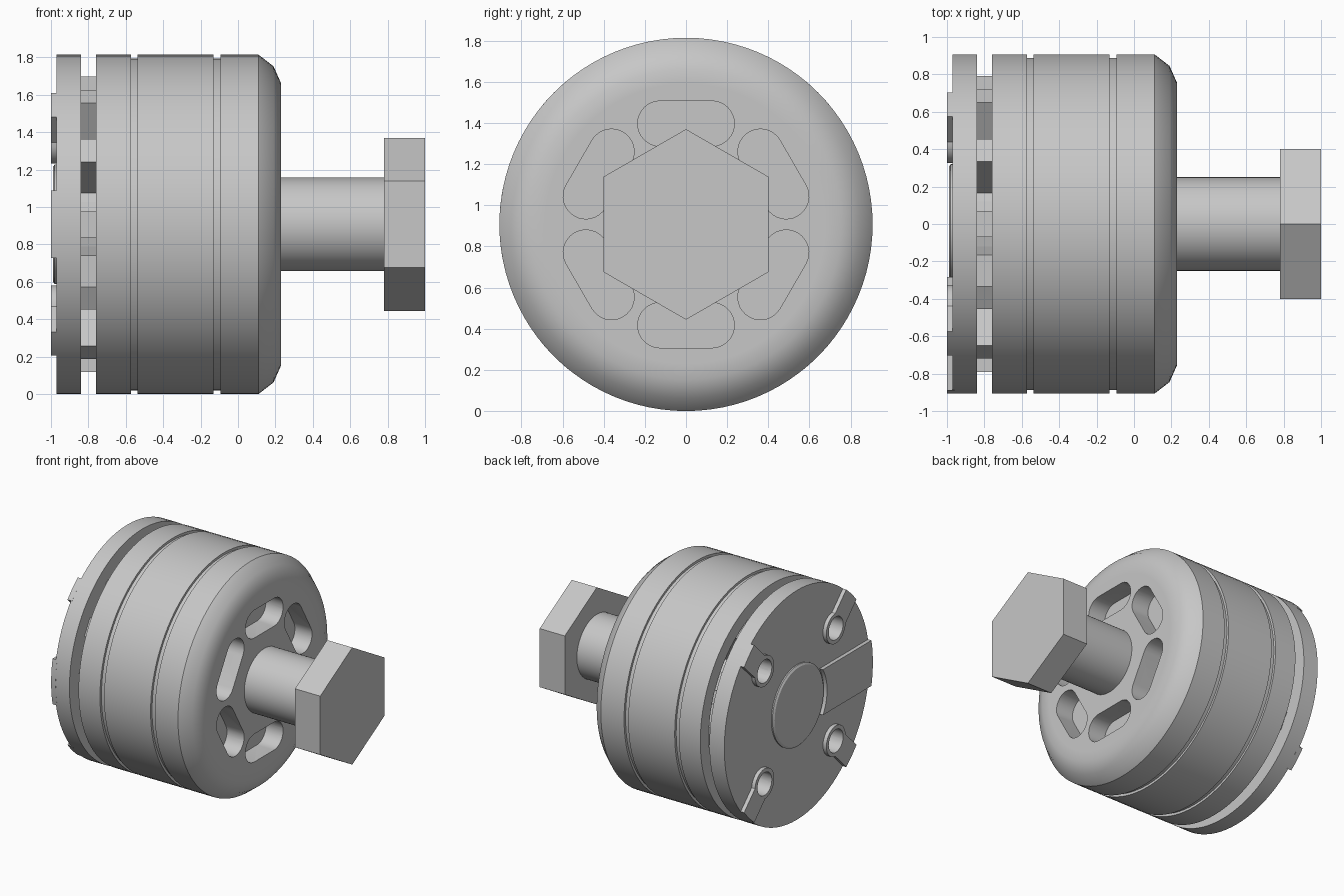
import bpy, bmesh, math
from math import sin, cos, pi, asin, acos

cube = bpy.data.objects.get("Cube")
if cube:
    bpy.data.objects.remove(cube, do_unlink=True)

R = 0.907          # body radius, also height of the axis
SEG = 96

metal = bpy.data.materials.new("plain grey metal")
metal.use_nodes = True
metal.diffuse_color = (0.57, 0.57, 0.57, 1)
metal.node_tree.nodes["Principled BSDF"].inputs["Base Color"].default_value = (0.57, 0.57, 0.57, 1)


def finish(name, bm):
    bmesh.ops.recalc_face_normals(bm, faces=bm.faces)
    mesh = bpy.data.meshes.new(name)
    bm.to_mesh(mesh)
    bm.free()
    mesh.materials.append(metal)
    ob = bpy.data.objects.new(name, mesh)
    ob.location.z = R
    bpy.context.collection.objects.link(ob)
    return ob


def lathe(name, profile):
    """Spin (x, radius) points round the x axis."""
    bm = bmesh.new()
    verts = [bm.verts.new((x, 0, r)) for x, r in profile]
    edges = [bm.edges.new(pair) for pair in zip(verts, verts[1:])]
    bmesh.ops.spin(bm, geom=verts + edges, cent=(0, 0, 0), axis=(1, 0, 0),
                   angle=2 * pi, steps=SEG, use_duplicate=False)
    bmesh.ops.remove_doubles(bm, verts=bm.verts, dist=0.0005)
    return finish(name, bm)


def prisms(name, outline, x0, x1, angles=(0,)):
    """Extrude a (y, z) outline along x, one copy per angle round the axis."""
    bm = bmesh.new()
    for a in angles:
        rings = [[bm.verts.new((x, y * cos(a) - z * sin(a), y * sin(a) + z * cos(a)))
                  for y, z in outline] for x in (x0, x1)]
        n = len(outline)
        for ring in rings:
            bm.faces.new(ring)
        for i in range(n):
            j = (i + 1) % n
            bm.faces.new((rings[0][i], rings[0][j], rings[1][j], rings[1][i]))
    return finish(name, bm)


def arc(cy, cz, r, a0, a1, n=16):
    return [(cy + r * cos(a0 + (a1 - a0) * i / n), cz + r * sin(a0 + (a1 - a0) * i / n))
            for i in range(n + 1)]


def cut(target, cutter):
    mod = target.modifiers.new("cut", 'BOOLEAN')
    mod.operation = 'DIFFERENCE'
    mod.solver = 'EXACT'
    mod.object = cutter
    bpy.context.view_layer.objects.active = target
    bpy.ops.object.modifier_apply(modifier=mod.name)


# Hollow bell with two grooves and a rounded shoulder
profile = [(0, 0), (0, 0.8), (-0.76, 0.8), (-0.76, R)]
for g in (-0.573, -0.13):
    profile += [(g, R), (g, 0.888), (g + 0.037, 0.888), (g + 0.037, R)]
profile += [(0.11, R), (0.19, 0.845), (0.23, 0.755), (0.23, 0.68), (0.23, 0)]
bell = lathe("bell", profile)

# Six rounded pockets in the bell face
slot = arc(0.125, 0.49, 0.11, -pi / 2, pi / 2) + arc(-0.125, 0.49, 0.11, pi / 2, 1.5 * pi)
slot_cutter = prisms("slot_cutter", slot, 0.08, 0.3, [i * pi / 3 for i in range(6)])
cut(bell, slot_cutter)

# Twelve-toothed core showing in the gap
core = []
for i in range(12):
    a = i * pi / 6
    for r, w in ((0.455, -0.07), (0.79, -0.07), (0.79, 0.07), (0.455, 0.07)):
        core.append((r * cos(a) - w * sin(a), r * sin(a) + w * cos(a)))
    core.append((0.46 * cos(a + pi / 12), 0.46 * sin(a + pi / 12)))
stator = prisms("toothed_core", core, -0.85, -0.1)

# Base plate and raised centre disc
plate = lathe("base_plate", [(-0.97, 0), (-0.97, R), (-0.84, R), (-0.84, 0)])
disc = lathe("centre_disc", [(-0.99, 0), (-0.99, 0.305), (-0.98, 0.32), (-0.96, 0.32), (-0.96, 0)])

# Four diagonal mounting tabs, drilled through with the plate
diagonals = [pi / 4 + i * pi / 2 for i in range(4)]
half, boss, hole_at = 0.09, 0.12, 0.63
a0, rim = asin(half / boss), asin(half / R)
tab = arc(hole_at, 0, boss, a0, 2 * pi - a0, 24) + arc(0, 0, R, -rim, rim, 6)
tabs = prisms("mounting_tabs", tab, -1.0, -0.96, diagonals)
hole_cutter = prisms("hole_cutter", arc(hole_at, 0, 0.09, 0, 2 * pi, 32)[:-1], -1.1, -0.8, diagonals)
cut(plate, hole_cutter)
cut(tabs, hole_cutter)

# Raised cable block reaching from the disc to the front rim
inner, outer = asin(0.18 / 0.335), asin(0.18 / R)
block = arc(0, 0, R, pi - outer, pi + outer, 10) + arc(0, 0, 0.335, pi + inner, pi - inner, 12)
cable_block = prisms("cable_block", block, -1.0, -0.96)

# Shaft and hexagonal head
shaft = lathe("shaft", [(0.2, 0), (0.2, 0.25), (0.79, 0.25), (0.79, 0)])
hexagon = [(0.463 * sin(i * pi / 3), 0.463 * cos(i * pi / 3)) for i in range(6)]
head = prisms("hex_head", hexagon, 0.78, 1.0)

# Cutters go, round parts turn smooth
for cutter in (slot_cutter, hole_cutter):
    bpy.data.objects.remove(cutter, do_unlink=True)
bpy.ops.object.select_all(action='DESELECT')
for ob in (bell, plate, disc, tabs, cable_block, shaft):
    ob.select_set(True)
    bpy.context.view_layer.objects.active = ob
bpy.ops.object.shade_smooth_by_angle(angle=math.radians(33))
